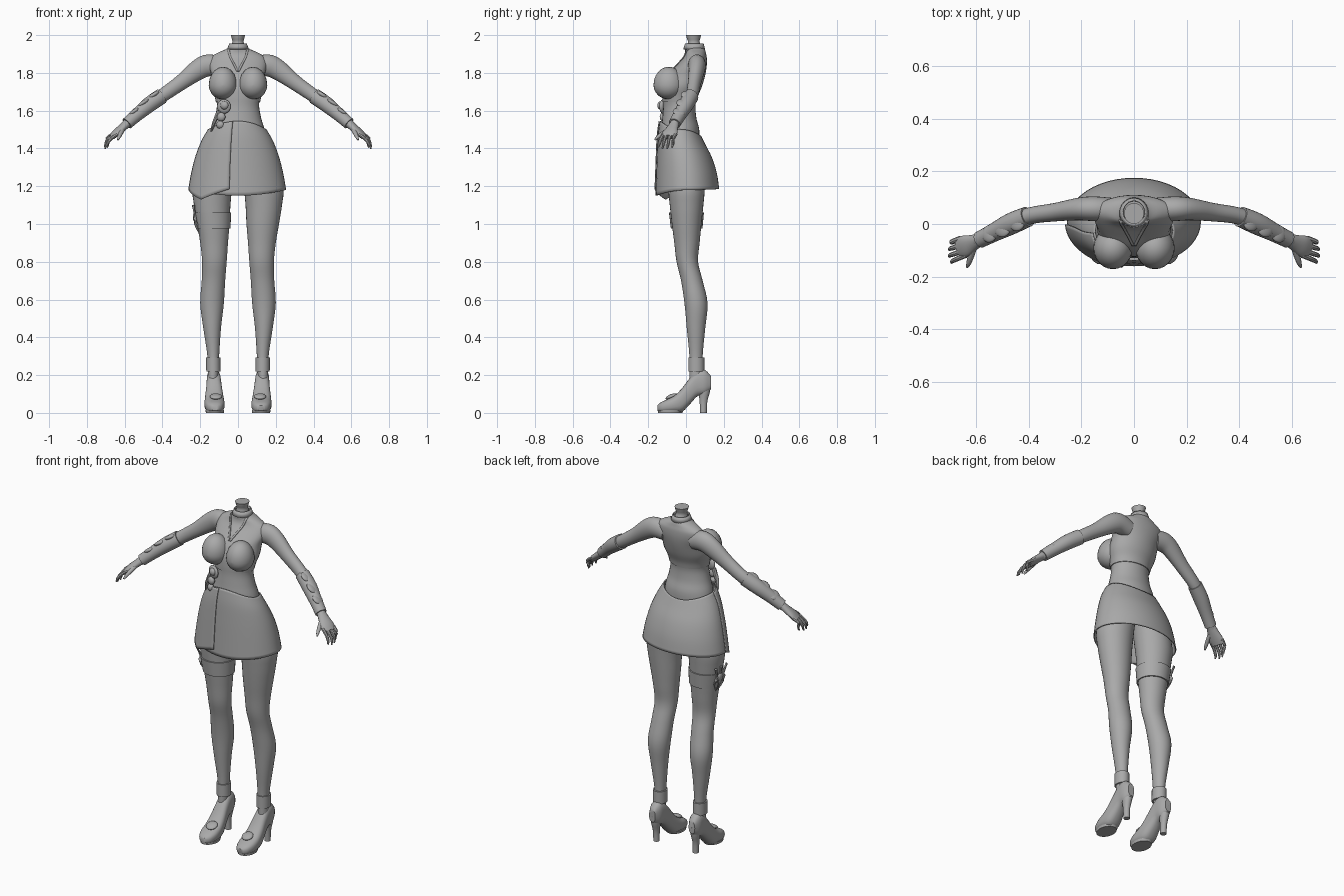
import bpy, bmesh, math
from mathutils import Vector
from mathutils.bvhtree import BVHTree

if "Cube" in bpy.data.objects:
    bpy.data.objects.remove(bpy.data.objects["Cube"])

grey = bpy.data.materials.new("plain grey")
grey.diffuse_color = (0.4, 0.4, 0.4, 1)
grey.use_nodes = True
grey.node_tree.nodes["Principled BSDF"].inputs["Base Color"].default_value = grey.diffuse_color


def smooth(rows, k):
    """Catmull-Rom resampling of a list of equal-length tuples."""
    out = []
    for i in range(len(rows) - 1):
        p = [rows[max(0, min(len(rows) - 1, i + j))] for j in (-1, 0, 1, 2)]
        for s in range(k):
            t = s / k
            out.append([0.5 * (2 * b + (c - a) * t + (2 * a - 5 * b + 4 * c - d) * t * t
                               + (3 * b - a - 3 * c + d) * t ** 3) for a, b, c, d in zip(*p)])
    return out + [list(rows[-1])]


def skin(name, rings, mirror=False, caps=True, closed=True, thick=0, angle=40):
    """Join rows of points with quads and make an object."""
    bm = bmesh.new()
    vs = [[bm.verts.new(p) for p in r] for r in rings]
    n = len(rings[0])
    for a, b in zip(vs, vs[1:]):
        for i in range(n if closed else n - 1):
            j = (i + 1) % n
            bm.faces.new((a[i], a[j], b[j], b[i]))
    if caps and closed:
        bm.faces.new(vs[0][::-1])
        bm.faces.new(vs[-1])
    bmesh.ops.recalc_face_normals(bm, faces=bm.faces)
    me = bpy.data.meshes.new(name)
    bm.to_mesh(me)
    bm.free()
    ob = bpy.data.objects.new(name, me)
    bpy.context.collection.objects.link(ob)
    me.materials.append(grey)
    if mirror:
        ob.modifiers.new("mirror", 'MIRROR').use_clip = False
    if thick:
        m = ob.modifiers.new("thickness", 'SOLIDIFY')
        m.thickness, m.offset = thick, 0
    bpy.ops.object.select_all(action='DESELECT')
    ob.select_set(True)
    bpy.context.view_layer.objects.active = ob
    bpy.ops.object.shade_smooth_by_angle(angle=math.radians(angle))
    return ob


def oval(n, e=1.0):
    """Unit oval; e below 1 makes it boxier."""
    for i in range(n):
        a = 2 * math.pi * i / n
        c, s = math.cos(a), math.sin(a)
        yield math.copysign(abs(c) ** e, c), math.copysign(abs(s) ** e, s)


def stack(name, rows, k=4, n=32, grow=0, e=1.0, **kw):
    """Upright body part from rows (z, x0, x1, y0, y1)."""
    rings = []
    for z, x0, x1, y0, y1 in smooth(rows, k):
        rings.append([((x0 + x1) / 2 + c * ((x1 - x0) / 2 + grow),
                       (y0 + y1) / 2 + s * ((y1 - y0) / 2 + grow), z) for c, s in oval(n, e)])
    return skin(name, rings, **kw)


def tube(name, rows, k=4, n=16, **kw):
    """Tube along a path from rows (x, y, z, half width, half height)."""
    rows = smooth(rows, k)
    pts = [Vector(r[:3]) for r in rows]
    rings = []
    for i, r in enumerate(rows):
        t = (pts[min(i + 1, len(pts) - 1)] - pts[max(i - 1, 0)]).normalized()
        side = t.cross(Vector((0, 0, 1)))
        side = side.normalized() if side.length > 0.01 else Vector((0, 1, 0))
        up = side.cross(t)
        rings.append([pts[i] + side * c * r[3] + up * s * r[4] for c, s in oval(n)])
    return skin(name, rings, **kw)


def dome(name, centre, axis, r, h, upper=1.0, mirror=False):
    """Flattened ball facing along axis."""
    q = Vector(axis).to_track_quat('Z', 'Y')
    rings = []
    for i in range(13):
        a = math.pi * (0.01 + 0.98 * i / 12)
        ring = [Vector(centre) + q @ Vector((r * math.sin(a) * c, r * math.sin(a) * s, h * math.cos(a)))
                for c, s in oval(20)]
        for p in ring:
            if p.z > centre[2]:
                p.z = centre[2] + (p.z - centre[2]) * upper
        rings.append(ring)
    return skin(name, rings, mirror=mirror)


# torso, halter top, bust and neck
def sym(rows):
    return [(z, -w, w, a, b) for z, w, a, b in rows]


waist = [(1.42, .15, -.12, .07), (1.50, .14, -.13, .07), (1.56, .123, -.125, .055),
         (1.62, .112, -.12, .05), (1.66, .115, -.12, .055)]
chest = [(1.645, .112, -.12, .052), (1.68, .12, -.12, .06), (1.73, .135, -.115, .08),
         (1.79, .137, -.09, .097), (1.84, .148, -.045, .105), (1.88, .14, -.01, .105),
         (1.905, .105, .0, .10), (1.925, .06, .0, .095), (1.94, .04, .005, .085)]
stack("midriff", sym(waist))
top = stack("halter_top", sym(chest), grow=.005)
bust = dome("bust", (.08, -.092, 1.735), (0, -1, 0), .075, .08, 1.3, mirror=True)
stack("neck", sym([(1.90, .045, -.003, .09), (1.94, .036, .005, .08), (1.965, .03, .01, .072),
                   (1.985, .034, .004, .076), (2.0, .038, .0, .08)]), n=24)
stack("neck_collar", sym([(1.925, .055, -.012, .098), (1.955, .043, -.002, .09)]), k=1, n=24,
      caps=False, thick=.006)

# neckline trim laid on the chest
trees = [BVHTree.FromPolygons([v.co[:] for v in o.data.vertices],
                              [p.vertices[:] for p in o.data.polygons]) for o in (top, bust)]


def front_y(x, z):
    hits = [t.ray_cast(Vector((x, -1, z)), Vector((0, 1, 0)))[0] for t in trees]
    return min([h.y for h in hits if h] + [.02])


trim = []
for x, z in smooth([(.05, 1.925), (.04, 1.885), (.02, 1.845), (.003, 1.81)], 4):
    trim.append([(x + d, front_y(x + d, z) - .003, z) for d in (-.004, .006)])
skin("neckline_trim", trim, mirror=True, closed=False, thick=.005)

# arms with forearm cuffs and round guards
tube("arm", [(.09, .055, 1.83, .045, .05), (.155, .058, 1.84, .047, .058), (.21, .057, 1.817, .043, .054),
             (.30, .045, 1.75, .035, .041), (.40, .03, 1.68, .032, .036), (.48, -.005, 1.625, .034, .034),
             (.56, -.045, 1.557, .027, .027), (.60, -.065, 1.52, .023, .022)], n=24, mirror=True)
tube("forearm_cuff", [(.405, .028, 1.677, .039, .042), (.47, 0, 1.632, .041, .041),
                      (.535, -.033, 1.578, .035, .035), (.588, -.06, 1.532, .032, .032)],
     n=24, mirror=True)
for i, (x, y, z, r) in enumerate([(.445, .008, 1.68, .036), (.50, -.013, 1.638, .038),
                                  (.55, -.037, 1.592, .034), (.582, -.052, 1.555, .022)]):
    dome(f"arm_guard_{i + 1}", (x, y, z), (.55, .15, .8), r, .014, mirror=True)

# hands
tube("palm", [(.585, -.058, 1.535, .023, .022), (.615, -.072, 1.508, .032, .02),
              (.645, -.085, 1.482, .042, .018), (.668, -.093, 1.46, .038, .014)], mirror=True)
for i, (by, tx, ty, tz) in enumerate([(-.06, .692, -.075, 1.405), (-.082, .703, -.10, 1.398),
                                      (-.104, .703, -.125, 1.398), (-.124, .695, -.148, 1.405)]):
    bx = .672 + (by + .09) * .35
    tube(f"finger_{i + 1}", [(bx - .02, by + .005, 1.475, .01, .01), (bx + .012, by - .008, 1.452, .0095, .0095),
                             (tx - .003, ty + .006, 1.425, .008, .008), (tx, ty, tz, .004, .004)],
         k=3, n=8, mirror=True)
tube("thumb", [(.612, -.09, 1.50, .014, .013), (.622, -.125, 1.478, .012, .011),
               (.63, -.15, 1.46, .009, .009), (.636, -.165, 1.445, .004, .004)], k=3, n=10, mirror=True)

# wrap skirt: side height, half width, front y, back y, front lift, back lift
SKIRT = smooth([(1.50, .148, -.135, .078, .045, -.035), (1.44, .182, -.145, .10, .03, -.02),
                (1.36, .213, -.15, .135, .01, -.01), (1.27, .236, -.154, .16, -.01, 0),
                (1.18, .252, -.158, .173, -.03, .005)], 4)


def skirt_point(row, a, grow=0):
    z, w, f, b, lf, lb = row
    c, s = math.cos(a), math.sin(a)
    lift = (lf if s < 0 else lb) * s * s
    return Vector(((w + grow) * c, (f + b) / 2 + s * ((b - f) / 2 + grow), z + lift))


skin("skirt", [[skirt_point(r, 2 * math.pi * i / 48) for i in range(48)] for r in SKIRT],
     caps=False, thick=.006)
# overlapping front flap with a pointed hem
cols = []
for i in range(17):
    u = i / 16
    a = math.radians(183 + 77 * u)
    col = [skirt_point(r, a, .009) for r in SKIRT]
    hem = 1.185 - .055 * (1 - abs(u - .5) / .5)
    lo, hi = col[-1].z, col[0].z
    for p in col:
        p.z = hi + (p.z - hi) * (hem - hi) / (lo - hi)
    cols.append(col)
skin("skirt_flap", cols, closed=False, thick=.005)

# round waist ornament with hanging beads
for nm, x, z, r in [("waist_medallion", -.075, 1.622, .038), ("medallion_boss", -.072, 1.628, .022),
                    ("waist_bead_upper", -.09, 1.567, .024), ("waist_bead_lower", -.094, 1.525, .021)]:
    dome(nm, (x, -.135 if "boss" in nm else -.122, z), (-.35, -1, 0), r, .016)
tube("waist_tassel", [(-.10, -.118, 1.60, .012, .012), (-.125, -.112, 1.54, .012, .01),
                      (-.142, -.10, 1.49, .004, .004)], n=8)

# legs
stack("leg", [(1.36, .01, .20, -.10, .10), (1.2, .03, .24, -.095, .10), (1.1, .04, .233, -.086, .092),
              (1.0, .045, .217, -.075, .082), (.9, .053, .20, -.062, .072), (.8, .06, .19, -.05, .064),
              (.7, .068, .192, -.026, .088), (.58, .075, .20, -.008, .114), (.45, .09, .184, .004, .102),
              (.3, .10, .162, .018, .088), (.18, .105, .16, .018, .088)], mirror=True)
stack("ankle_cuff", [(.22, .093, .168, .012, .097), (.292, .093, .169, .012, .097)], k=1, n=24, mirror=True)

# thigh strap with small throwing blades
stack("thigh_strap", [(.975, -.216, -.04, -.08, .087), (1.06, -.231, -.036, -.09, .095)], k=1, caps=True)
for i, (y, lean) in enumerate([(-.025, -.02), (.005, 0), (.035, .02)]):
    tube(f"blade_{i + 1}", [(-.236, y + lean, 1.10, .009, .005), (-.229, y, 1.05, .005, .006),
                            (-.226, y, 1.03, .015, .008), (-.222, y, 1.0, .013, .008),
                            (-.206, y - lean, .95, .002, .002)], k=2, n=8)
dome("strap_buckle", (-.229, .005, 1.035), (-1, 0, 0), .024, .01)

# high heeled shoes: y, bottom, top, half width
rings = []
for y, z0, z1, w in smooth([(-.152, .012, .04, .018), (-.135, .004, .055, .038), (-.10, .002, .072, .051),
                            (-.06, .002, .092, .053), (-.02, .006, .132, .049), (.02, .045, .185, .042),
                            (.06, .088, .225, .038), (.10, .098, .228, .035), (.132, .125, .195, .02)], 3):
    cx = .122 + .008 * (y + .15) / .28
    rings.append([(cx + c * w, y, (z0 + z1) / 2 + s * (z1 - z0) / 2) for c, s in oval(24, .75)])
skin("shoe", rings, mirror=True)
stack("shoe_heel", [(0, .112, .146, .075, .11), (.06, .112, .148, .072, .113),
                    (.11, .105, .155, .066, .126), (.16, .10, .16, .06, .133)], n=20, mirror=True)
stack("shoe_sole", [(0, .075, .17, -.148, -.02), (.014, .073, .172, -.15, -.012)], k=1, n=24, mirror=True)
dome("shoe_rosette", (.117, -.078, .087), (0, -.4, 1), .032, .012, mirror=True)
